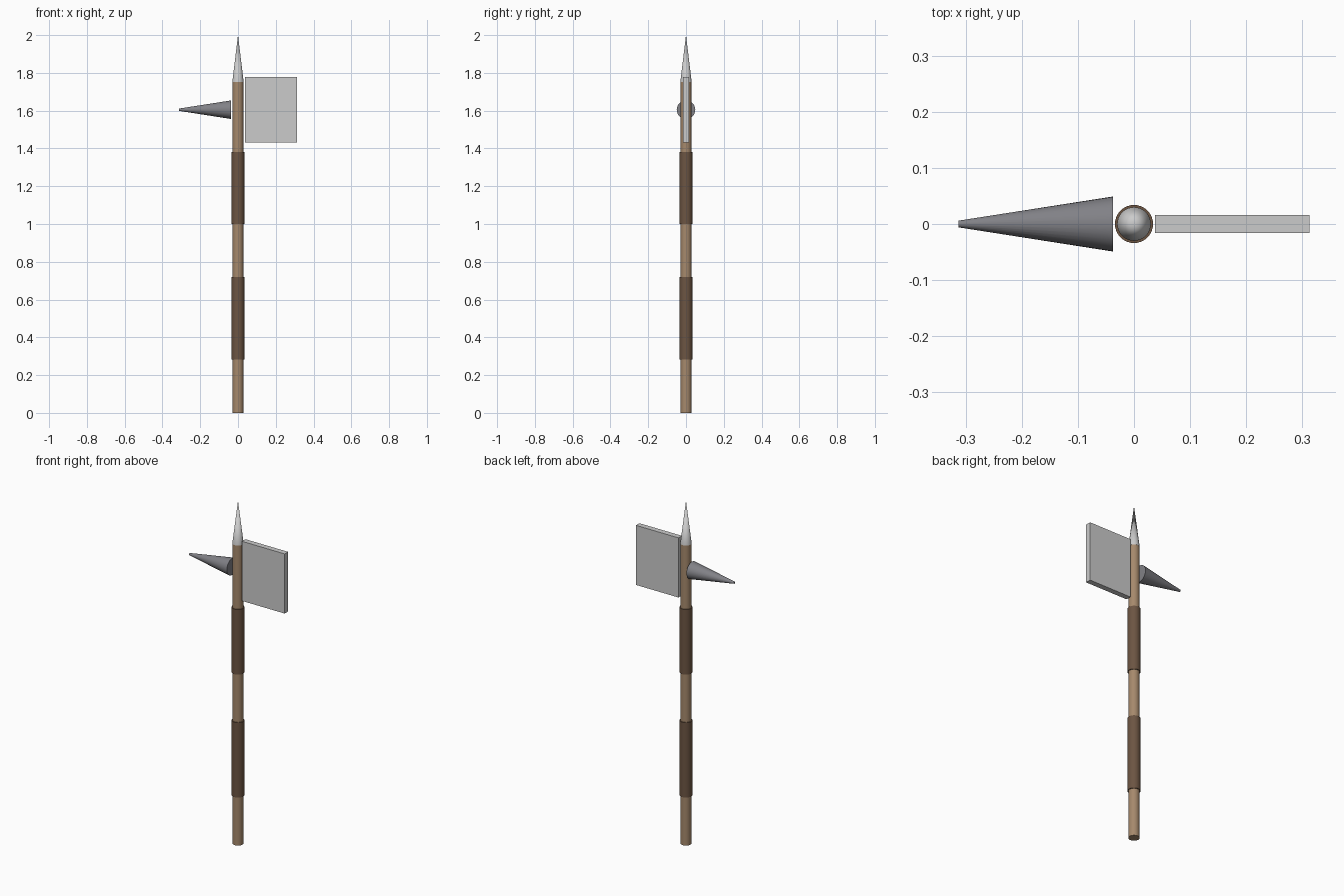
import bpy, math

if "Cube" in bpy.data.objects:
    bpy.data.objects.remove(bpy.data.objects["Cube"])


def material(name, rgb):
    m = bpy.data.materials.new(name)
    m.diffuse_color = (*rgb, 1)
    m.use_nodes = True
    m.node_tree.nodes["Principled BSDF"].inputs["Base Color"].default_value = m.diffuse_color
    return m


wood = material("wood", (0.38, 0.25, 0.15))
leather = material("leather", (0.15, 0.09, 0.055))
dark_steel = material("dark_steel", (0.22, 0.22, 0.24))


def finish(name, mat):
    ob = bpy.context.object
    ob.name = name
    if mat:
        ob.data.materials.append(mat)
    return ob


def rod(name, r1, r2, z0, z1, mat=None):
    """Round upright part running from z0 to z1."""
    bpy.ops.mesh.primitive_cone_add(vertices=32, radius1=r1, radius2=r2, depth=z1 - z0,
                                    location=(0, 0, (z0 + z1) / 2))
    ob = finish(name, mat)
    bpy.ops.object.shade_smooth_by_angle(angle=math.radians(30))
    return ob


# Shaft and the two grip wraps
rod("shaft", 0.029, 0.029, 0, 1.755, wood)
for name, z0, z1 in (("lower_grip", 0.283, 0.72), ("upper_grip", 1.0, 1.38)):
    rod(name, 0.034, 0.034, z0, z1, leather)

# Top spike
rod("top_spike", 0.03, 0, 1.752, 2.0)

# Side spike, blunt tip pointing to -x
spike = rod("side_spike", 0.049, 0.006, 0, 0.275, dark_steel)
spike.rotation_euler = (0, -math.pi / 2, 0)
spike.location = (-0.175, 0, 1.605)

# Flat axe blade on +x
bpy.ops.mesh.primitive_cube_add(size=1, location=(0.175, 0, 1.605))
blade = finish("axe_blade", None)
blade.scale = (0.275, 0.032, 0.348)
